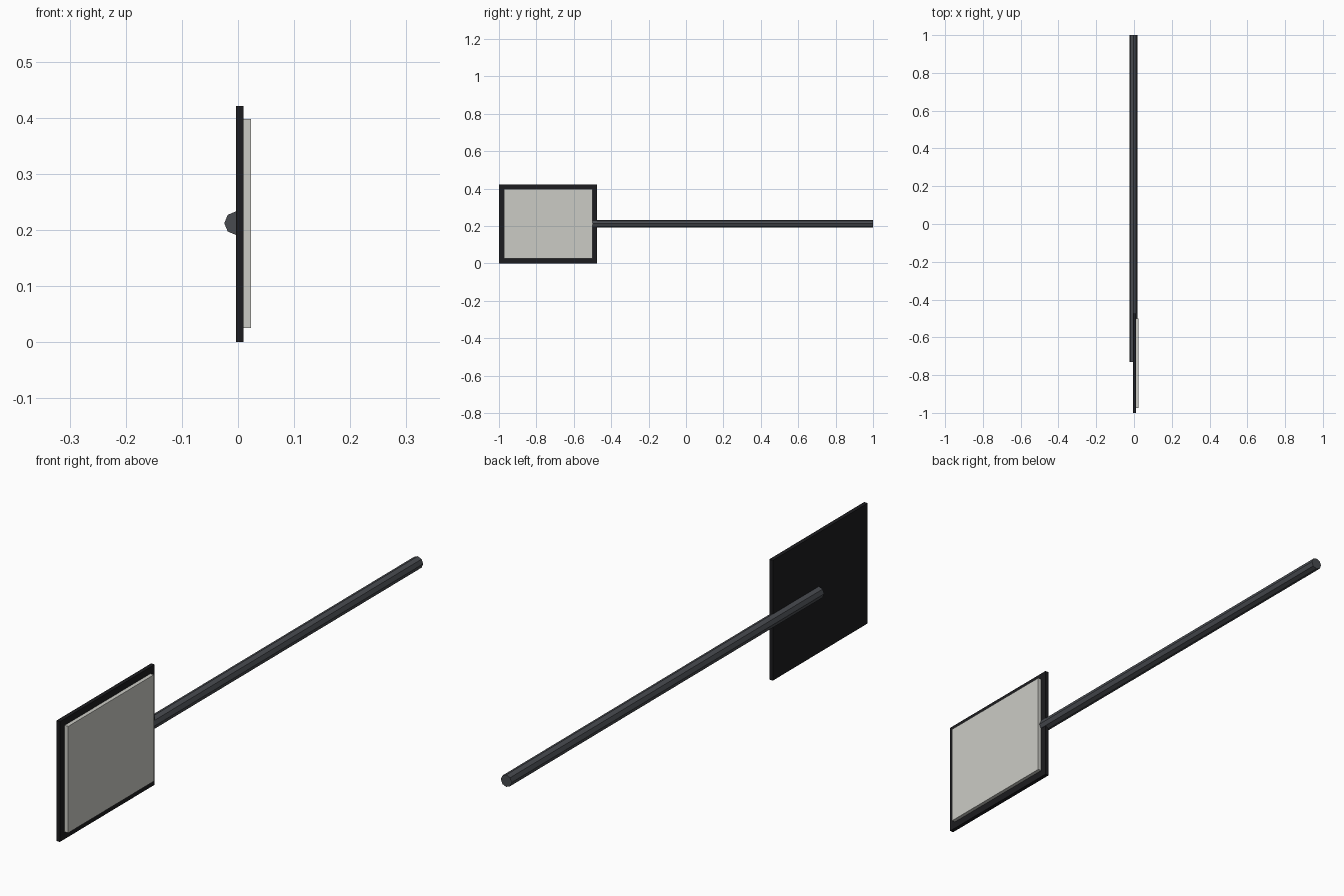
import bpy
from math import pi

if "Cube" in bpy.data.objects:
    bpy.data.objects.remove(bpy.data.objects["Cube"])


def material(name, color):
    m = bpy.data.materials.new(name)
    m.diffuse_color = (*color, 1)
    m.use_nodes = True
    m.node_tree.nodes["Principled BSDF"].inputs["Base Color"].default_value = m.diffuse_color
    return m


def box(name, lo, hi, mat):
    bpy.ops.mesh.primitive_cube_add(size=1, location=[(a + b) / 2 for a, b in zip(lo, hi)])
    ob = bpy.context.object
    ob.name = name
    ob.scale = [b - a for a, b in zip(lo, hi)]
    bpy.ops.object.transform_apply(location=False, rotation=False, scale=True)
    ob.data.materials.append(mat)
    return ob


black = material("black_backing", (0.012, 0.012, 0.014))
pale = material("pale_panel", (0.60, 0.60, 0.56))
steel = material("dark_handle", (0.065, 0.07, 0.08))

# Thin square backing plate
box("backing_plate", (-0.004, -1.0, 0.0), (0.010, -0.475, 0.421), black)

# Pale panel on the right-hand face, inset from the plate's border
box("face_panel", (0.010, -0.973, 0.025), (0.0235, -0.499, 0.398), pale)

# Eight-sided handle, half sunk into the plate
y0, y1 = -0.73, 1.0
bpy.ops.mesh.primitive_cylinder_add(vertices=8, radius=0.021, depth=y1 - y0,
                                    location=(-0.0035, (y0 + y1) / 2, 0.212),
                                    rotation=(pi / 2, 0, 0))
handle = bpy.context.object
handle.name = "handle"
handle.data.materials.append(steel)
